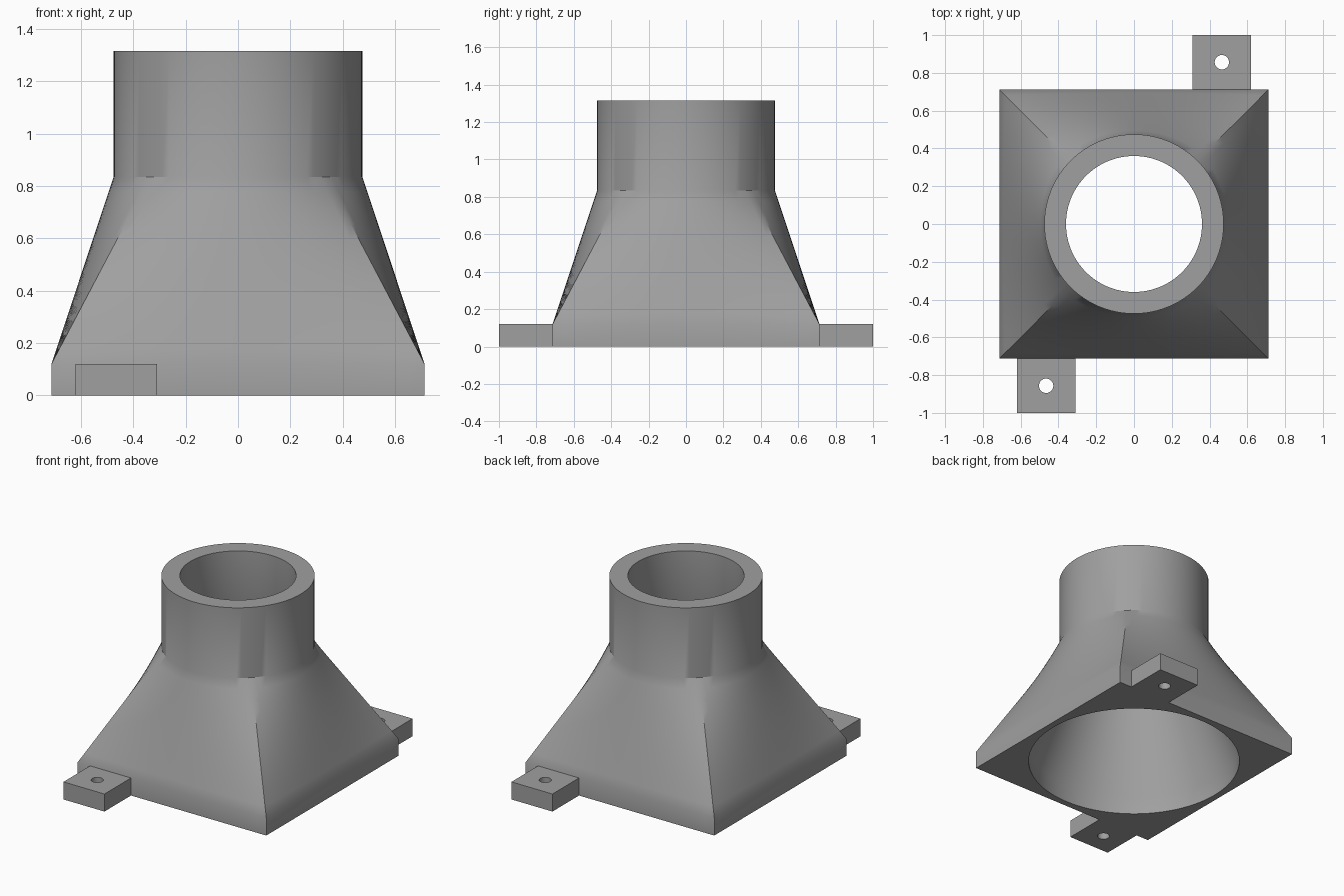
import bpy, bmesh, math

if "Cube" in bpy.data.objects:
    bpy.data.objects.remove(bpy.data.objects["Cube"])

grey = bpy.data.materials.new("plain grey")
grey.diffuse_color = (0.35, 0.35, 0.35, 1)
grey.use_nodes = True
grey.node_tree.nodes["Principled BSDF"].inputs["Base Color"].default_value = grey.diffuse_color


def circle(r, z, n, cx=0, cy=0):
    """Circle of 4*n points, starting on a diagonal."""
    angles = [math.radians(-45 + 90 * i / n) for i in range(4 * n)]
    return [(cx + r * math.cos(a), cy + r * math.sin(a), z) for a in angles]


def rectangle(hx, hy, z, n, cx=0, cy=0):
    """Rectangle of 4*n points, n on each side, matching circle()."""
    corners = [(1, -1), (1, 1), (-1, 1), (-1, -1)]
    pts = []
    for i in range(4):
        (ax, ay), (bx, by) = corners[i], corners[(i + 1) % 4]
        for k in range(n):
            t = k / n
            pts.append((cx + hx * (ax + (bx - ax) * t),
                        cy + hy * (ay + (by - ay) * t), z))
    return pts


def blend(a, b, t):
    return [tuple(p + (q - p) * t for p, q in zip(u, v)) for u, v in zip(a, b)]


def ring_solid(name, loops):
    """Skin a closed sequence of loops into a solid with a through hole."""
    bm = bmesh.new()
    rows = [[bm.verts.new(p) for p in loop] for loop in loops]
    for j, row in enumerate(rows):
        nxt = rows[(j + 1) % len(rows)]
        for i in range(len(row)):
            k = (i + 1) % len(row)
            bm.faces.new((row[i], row[k], nxt[k], nxt[i]))
    bmesh.ops.recalc_face_normals(bm, faces=bm.faces)
    mesh = bpy.data.meshes.new(name)
    bm.to_mesh(mesh)
    bm.free()
    mesh.materials.append(grey)
    obj = bpy.data.objects.new(name, mesh)
    bpy.context.collection.objects.link(obj)
    bpy.ops.object.select_all(action='DESELECT')
    obj.select_set(True)
    bpy.context.view_layer.objects.active = obj
    bpy.ops.object.shade_smooth_by_angle(angle=math.radians(30))
    return obj


# Duct: square flange lofted into a round collar, hollow all the way through
N = 24
HALF, FLANGE, NECK, TOP = 0.713, 0.12, 0.835, 1.315
base = rectangle(HALF, HALF, FLANGE, N)
collar = circle(0.475, NECK, N)
loft = [blend(base, collar, i / 12) for i in range(13)]
ring_solid("duct_adapter",
           [rectangle(HALF, HALF, 0, N)] + loft +
           [circle(0.475, TOP, N), circle(0.36, TOP, N), circle(0.36, NECK, N),
            circle(0.67, FLANGE, N), circle(0.67, 0, N)])

# Mounting tabs with screw holes, on opposite sides
for name, s in (("front_tab", -1), ("back_tab", 1)):
    cx, cy = 0.465 * s, 0.8565 * s
    ring_solid(name, [rectangle(0.155, 0.1435, 0, 8, cx, cy),
                      rectangle(0.155, 0.1435, FLANGE, 8, cx, cy),
                      circle(0.038, FLANGE, 8, cx, cy),
                      circle(0.038, 0, 8, cx, cy)])
